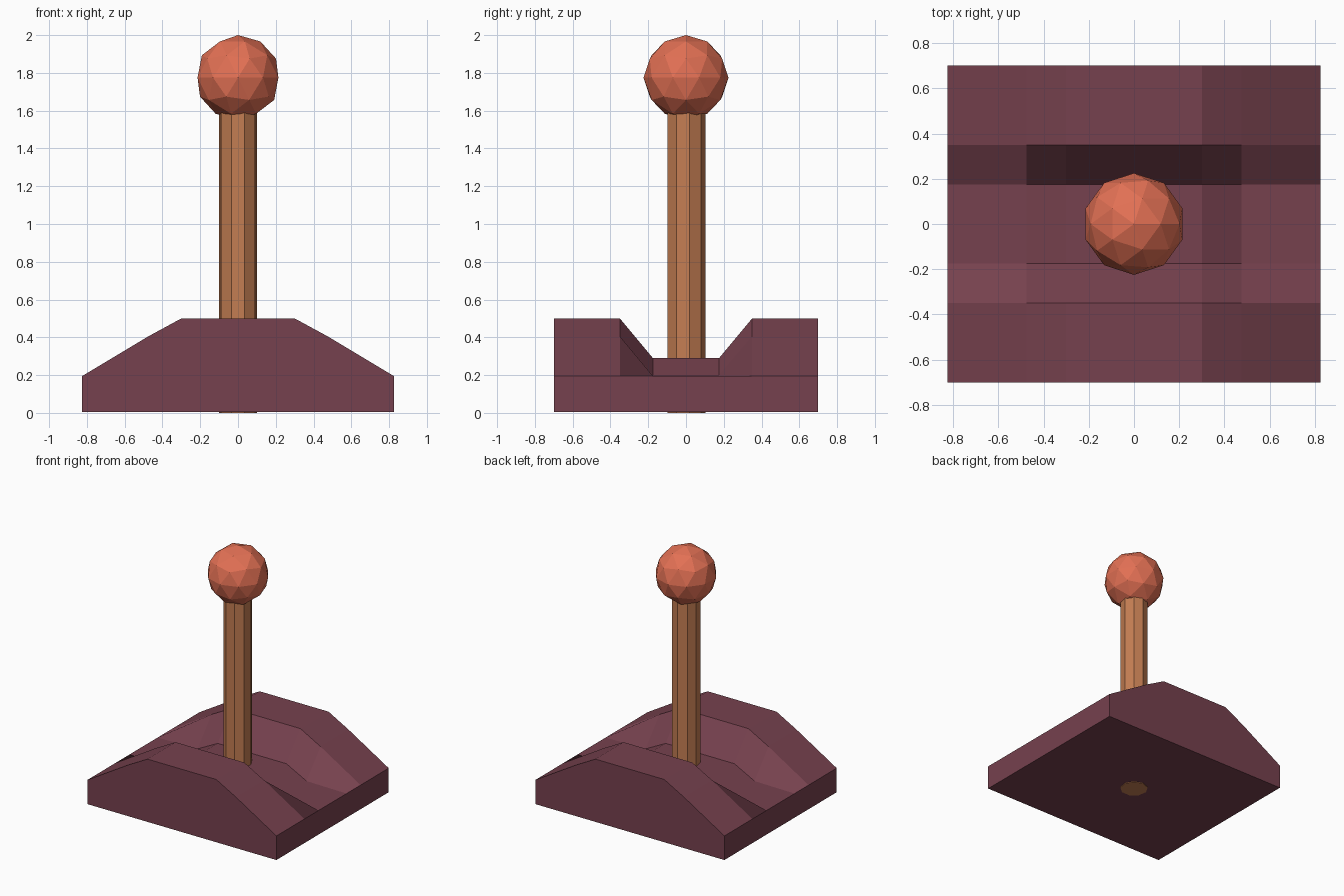
import bpy, bmesh

if "Cube" in bpy.data.objects:
    bpy.data.objects.remove(bpy.data.objects["Cube"])


def material(name, rgb):
    lin = [((c / 255 + 0.055) / 1.055) ** 2.4 for c in rgb]
    m = bpy.data.materials.new(name)
    m.diffuse_color = (*lin, 1)
    m.use_nodes = True
    m.node_tree.nodes["Principled BSDF"].inputs["Base Color"].default_value = m.diffuse_color
    return m


def add_object(name, bm, mat):
    bmesh.ops.recalc_face_normals(bm, faces=bm.faces)
    mesh = bpy.data.meshes.new(name)
    bm.to_mesh(mesh)
    bm.free()
    mesh.materials.append(mat)
    ob = bpy.data.objects.new(name, mesh)
    bpy.context.collection.objects.link(ob)
    return ob


plum = material("dark plum", (118, 65, 78))
wood = material("wood brown", (195, 125, 82))
coral = material("coral red", (226, 112, 84))

# Base: sloped block with a trough, lofted over a small grid
BOTTOM = 0.005
stations = [(0.3, 0.5, 0.29), (0.475, 0.405, 0.2), (0.825, 0.195, 0.195)]  # x, rim z, trough z
stations = [(-x, r, t) for x, r, t in reversed(stations)] + stations
rows = [-0.7, -0.35, -0.175, 0.175, 0.35, 0.7]
bm = bmesh.new()
top = [[bm.verts.new((x, y, trough if abs(y) < 0.3 else rim)) for y in rows]
       for x, rim, trough in stations]
for a, b in zip(top, top[1:]):
    for j in range(len(rows) - 1):
        bm.faces.new((a[j], b[j], b[j + 1], a[j + 1]))
# Vertical sides and underside
loop = ([s[0] for s in top] + top[-1][1:]
        + [s[-1] for s in reversed(top[:-1])] + top[0][-2:0:-1])
low = [bm.verts.new((v.co.x, v.co.y, BOTTOM)) for v in loop]
for i in range(len(loop)):
    k = (i + 1) % len(loop)
    bm.faces.new((loop[i], low[i], low[k], loop[k]))
bm.faces.new(low)
add_object("base", bm, plum)

# Stick: nine-sided rod running through the base
bpy.ops.mesh.primitive_cylinder_add(vertices=9, radius=0.103, depth=1.6, location=(0, 0, 0.8))
stick = bpy.context.object
stick.name = "stick"
stick.data.materials.append(wood)

# Knob: low-poly ball
bpy.ops.mesh.primitive_ico_sphere_add(subdivisions=2, radius=0.225, location=(0, 0, 1.775))
knob = bpy.context.object
knob.name = "knob"
knob.data.materials.append(coral)
